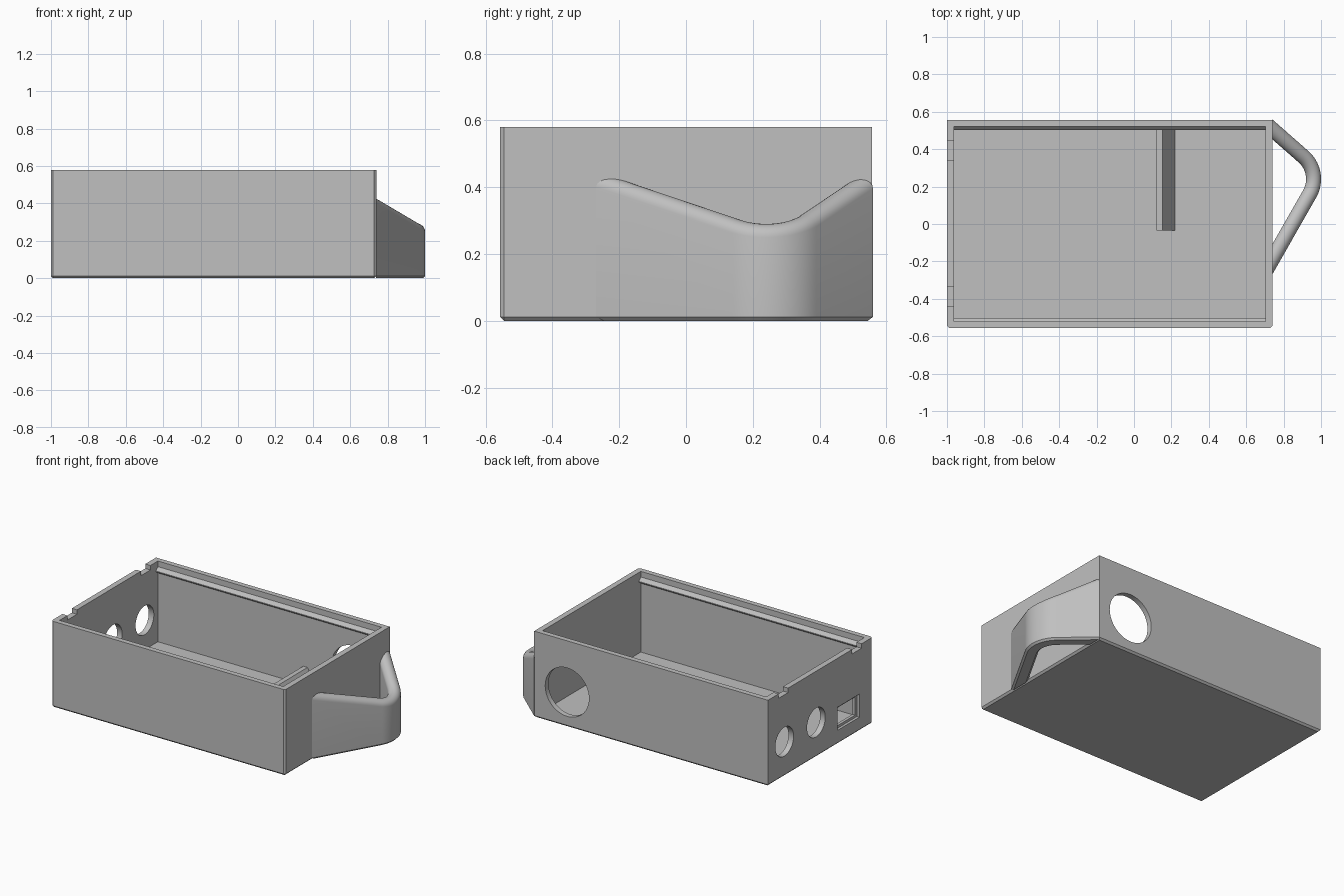
import bpy, bmesh
from math import cos, sin, radians, pi
from mathutils import Vector

old = bpy.data.objects.get("Cube")
if old:
    bpy.data.objects.remove(old, do_unlink=True)

grey = bpy.data.materials.new("plain_grey")
grey.use_nodes = True
COLOUR = (0.53, 0.53, 0.53, 1)
grey.diffuse_color = COLOUR
grey.node_tree.nodes["Principled BSDF"].inputs["Base Color"].default_value = COLOUR

LEFT, RIGHT, HALF_Y, TOP = -1.0, 0.74, 0.557, 0.58
WALL, FLOOR, CHAMFER = 0.035, 0.037, 0.012


def finish(name, bm):
    bmesh.ops.recalc_face_normals(bm, faces=bm.faces)
    mesh = bpy.data.meshes.new(name)
    bm.to_mesh(mesh)
    bm.free()
    mesh.materials.append(grey)
    obj = bpy.data.objects.new(name, mesh)
    bpy.context.collection.objects.link(obj)
    return obj


def box_bm(lo, hi):
    bm = bmesh.new()
    bmesh.ops.create_cube(bm, size=1)
    lo, hi = Vector(lo), Vector(hi)
    for v in bm.verts:
        v.co = (lo + hi) / 2 + v.co * (hi - lo)
    return bm


def box(name, lo, hi):
    return finish(name, box_bm(lo, hi))


def cylinder(name, centre, axis, radius, depth):
    bm = bmesh.new()
    bmesh.ops.create_cone(bm, cap_ends=True, segments=64, radius1=radius,
                          radius2=radius, depth=depth)
    turn = Vector(axis).to_track_quat('Z', 'Y').to_matrix().to_4x4()
    bmesh.ops.transform(bm, matrix=turn, verts=bm.verts)
    bmesh.ops.translate(bm, vec=centre, verts=bm.verts)
    return finish(name, bm)


def prism(name, profile, extrude):
    """Extrude a flat polygon along a vector."""
    bm = bmesh.new()
    face = bm.faces.new([bm.verts.new(p) for p in profile])
    out = bmesh.ops.extrude_face_region(bm, geom=[face])["geom"]
    bmesh.ops.translate(bm, vec=extrude,
                        verts=[g for g in out if isinstance(g, bmesh.types.BMVert)])
    return finish(name, bm)


def smooth(obj):
    bpy.ops.object.select_all(action='DESELECT')
    obj.select_set(True)
    bpy.context.view_layer.objects.active = obj
    bpy.ops.object.shade_smooth_by_angle(angle=radians(30))


# Case block with chamfered bottom and front corners
bm = box_bm((LEFT, -HALF_Y, 0), (RIGHT, HALF_Y, TOP))
edges = []
for e in bm.edges:
    a, b = e.verts[0].co, e.verts[1].co
    if max(a.z, b.z) < 0.01 or (abs(a.z - b.z) > 0.1 and a.y < 0):
        edges.append(e)
bmesh.ops.bevel(bm, geom=edges, offset=CHAMFER, segments=1, affect='EDGES')
case = finish("case", bm)

# Hollow, round openings, socket opening with a ledge, rim notches
cutters = [
    box("cut_hollow", (LEFT + 0.038, -HALF_Y + WALL, FLOOR),
        (RIGHT - 0.038, HALF_Y - WALL, TOP + 0.1)),
    cylinder("cut_back_hole", (0.495, HALF_Y, 0.235), (0, 1, 0), 0.163, 0.2),
    box("cut_socket_recess", (LEFT - 0.1, -0.415, 0.095), (LEFT + 0.018, -0.18, 0.25)),
    box("cut_socket", (LEFT - 0.1, -0.395, 0.112), (LEFT + 0.1, -0.2, 0.233)),
]
for y in (0.382, 0.045):
    cutters.append(cylinder("cut_side_hole", (LEFT, y, 0.235), (1, 0, 0), 0.097, 0.2))
for y in (-0.388, 0.393):
    cutters.append(box("cut_notch", (LEFT - 0.1, y - 0.05, TOP - 0.03),
                       (LEFT + 0.1, y + 0.05, TOP + 0.1)))
for c in cutters:
    c.hide_render = True
    mod = case.modifiers.new(c.name, 'BOOLEAN')
    mod.operation, mod.solver, mod.object = 'DIFFERENCE', 'EXACT', c
bpy.context.view_layer.update()
result = bpy.data.meshes.new_from_object(
    case.evaluated_get(bpy.context.evaluated_depsgraph_get()))
case.modifiers.clear()
case.data = result
for c in cutters:
    bpy.data.objects.remove(c, do_unlink=True)
smooth(case)

# Snap beads inside the front and back walls
for name, s in (("front_bead", -1), ("back_bead", 1)):
    y, x0 = s * (HALF_Y - WALL), LEFT + 0.03
    prism(name, [(x0, y + s * 0.005, 0.542), (x0, y, 0.542),
                 (x0, y - s * 0.02, 0.52), (x0, y - s * 0.02, 0.514),
                 (x0, y, 0.5), (x0, y + s * 0.005, 0.5)],
          (RIGHT - LEFT - 0.06, 0, 0))

# Sloped support rib on the floor
rib_y = -0.035
prism("support_rib", [(0.12, rib_y, 0.03), (0.22, rib_y, 0.03), (0.22, rib_y, FLOOR),
                      (0.152, rib_y, 0.162), (0.12, rib_y, 0.162)],
      (0, HALF_Y - WALL + 0.005 - rib_y, 0))

# Handle: a rounded strip swept round a bend, its top falling outward
HALF_T = 0.04
centre = Vector((0.80, 0.24))
start, end, steps = radians(48.7), radians(-29.7), 20
stations = []
for i in range(steps + 1):
    a = start + (end - start) * i / steps
    stations.append((centre + 0.16 * Vector((cos(a), sin(a))), a))
stations.insert(0, (stations[0][0] + 0.4 * Vector((-sin(start), cos(start))), start))
stations.append((stations[-1][0] + 0.65 * Vector((sin(end), -cos(end))), end))

bm = bmesh.new()
rings = []
for p, a in stations:
    top = 0.42 - 0.59 * (p.x - RIGHT)
    section = [(-HALF_T + CHAMFER, 0), (HALF_T - CHAMFER, 0), (HALF_T, CHAMFER)]
    section += [(HALF_T * cos(t), top - HALF_T + HALF_T * sin(t))
                for t in (pi * k / 12 for k in range(13))]
    section.append((-HALF_T, CHAMFER))
    rings.append([bm.verts.new((p.x + u * cos(a), p.y + u * sin(a), z))
                  for u, z in section])
for r, q in zip(rings, rings[1:]):
    for k in range(len(r)):
        n = (k + 1) % len(r)
        bm.faces.new((r[k], r[n], q[n], q[k]))
bmesh.ops.bisect_plane(bm, geom=bm.verts[:] + bm.edges[:] + bm.faces[:],
                       plane_co=(RIGHT - 0.001, 0, 0), plane_no=(1, 0, 0),
                       clear_inner=True)
bmesh.ops.holes_fill(bm, edges=[e for e in bm.edges if e.is_boundary], sides=0)
smooth(finish("handle", bm))
